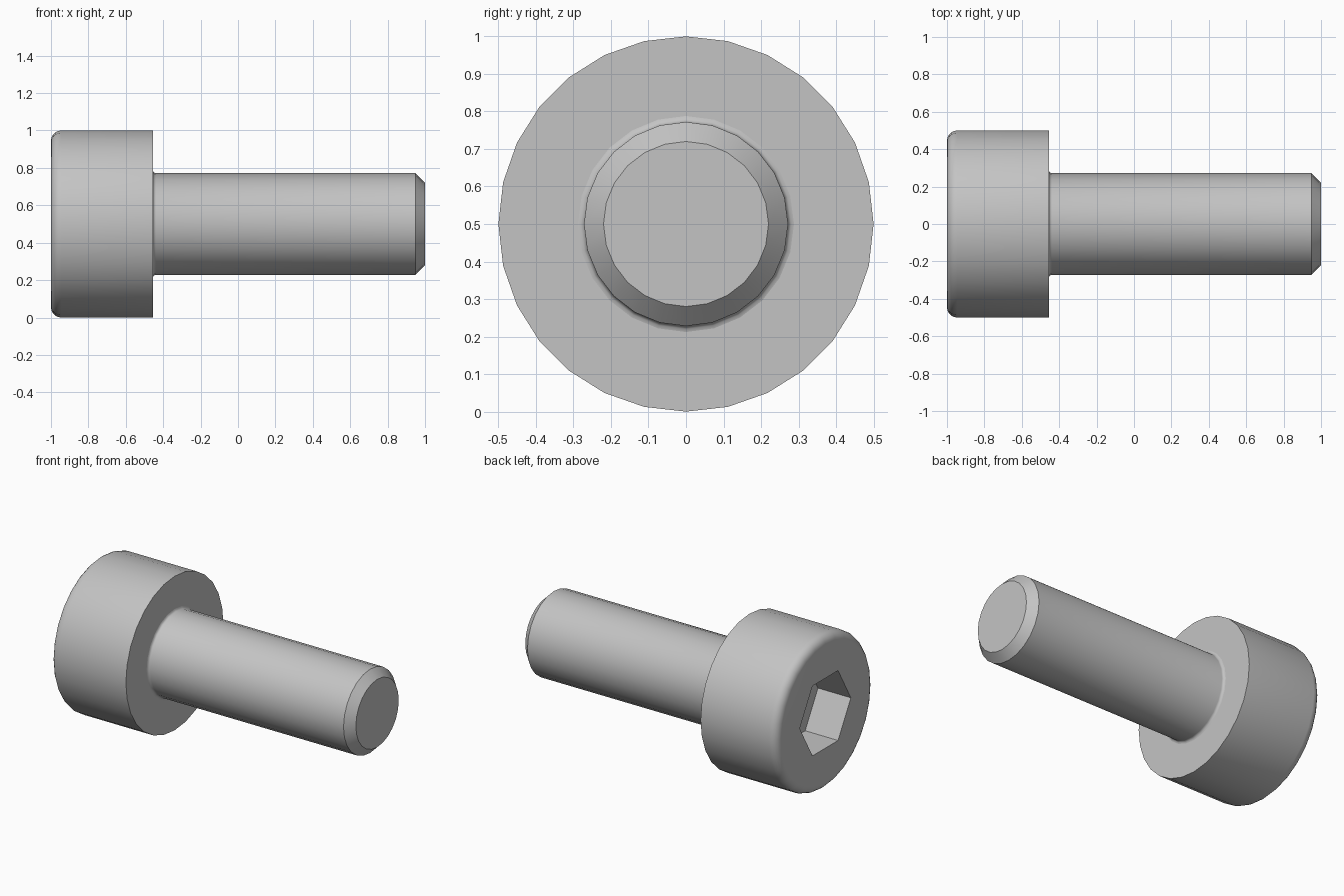
import bpy
import bmesh
from math import cos, sin, pi, radians
from mathutils import Matrix, Vector

if "Cube" in bpy.data.objects:
    bpy.data.objects.remove(bpy.data.objects["Cube"], do_unlink=True)

HEAD_R, SHANK_R = 0.5, 0.272
HEAD_END = -0.455          # bearing face of the head
SOCKET_R, SOCKET_DEPTH = 0.262, 0.236
AXIS = Vector((0, 0, 0.5))

steel = bpy.data.materials.new("steel grey")
steel.use_nodes = True
GREY = (0.55, 0.55, 0.55, 1)
steel.diffuse_color = GREY
steel.node_tree.nodes["Principled BSDF"].inputs["Base Color"].default_value = GREY


def arc(cx, cr, radius, start, end, steps=5):
    """Points (x, radius) along a fillet."""
    angles = [radians(start + (end - start) * i / steps) for i in range(steps + 1)]
    return [(cx + radius * cos(a), cr + radius * sin(a)) for a in angles]


def lathe(name, profile, sides):
    """Turn a profile of (x, radius) about the long axis and cap both ends."""
    bm = bmesh.new()
    rings = []
    for x, r in profile:
        rings.append([bm.verts.new(AXIS + Vector((x, r * sin(2 * pi * i / sides),
                                                  r * cos(2 * pi * i / sides))))
                      for i in range(sides)])
    for a, b in zip(rings, rings[1:]):
        for i in range(sides):
            j = (i + 1) % sides
            bm.faces.new((a[i], a[j], b[j], b[i]))
    bm.faces.new(rings[0])
    bm.faces.new(rings[-1])
    bmesh.ops.recalc_face_normals(bm, faces=bm.faces)
    mesh = bpy.data.meshes.new(name)
    bm.to_mesh(mesh)
    bm.free()
    mesh.materials.append(steel)
    obj = bpy.data.objects.new(name, mesh)
    bpy.context.collection.objects.link(obj)
    return obj


def activate(obj):
    bpy.ops.object.select_all(action='DESELECT')
    obj.select_set(True)
    bpy.context.view_layer.objects.active = obj


# Cylindrical head with a rounded outer rim
rim = 0.055
head = lathe("head", arc(-1 + rim, HEAD_R - rim, rim, 180, 90) + [(HEAD_END, HEAD_R)], 28)

# Shank with a small fillet under the head and a chamfered tip
fillet = 0.016
shank = lathe("shank",
              arc(HEAD_END + fillet, SHANK_R + fillet, fillet, 180, 270, 3)
              + [(0.948, SHANK_R), (1, 0.22)], 24)

# Hexagonal socket, corners pointing sideways, cut into the head
cutter = lathe("socket_cutter", [(-1.1, SOCKET_R), (-1 + SOCKET_DEPTH, SOCKET_R)], 6)
turn = Matrix.Translation(AXIS) @ Matrix.Rotation(radians(30), 4, 'X') @ Matrix.Translation(-AXIS)
cutter.data.transform(turn)
cutter.hide_render = True
cut = head.modifiers.new("socket", 'BOOLEAN')
cut.operation = 'DIFFERENCE'
cut.solver = 'EXACT'
cut.object = cutter
activate(head)
bpy.ops.object.modifier_apply(modifier=cut.name)
bpy.data.objects.remove(cutter, do_unlink=True)

# Smooth round walls, crisp edges
for part in (head, shank):
    activate(part)
    bpy.ops.object.shade_smooth_by_angle(angle=radians(32))
